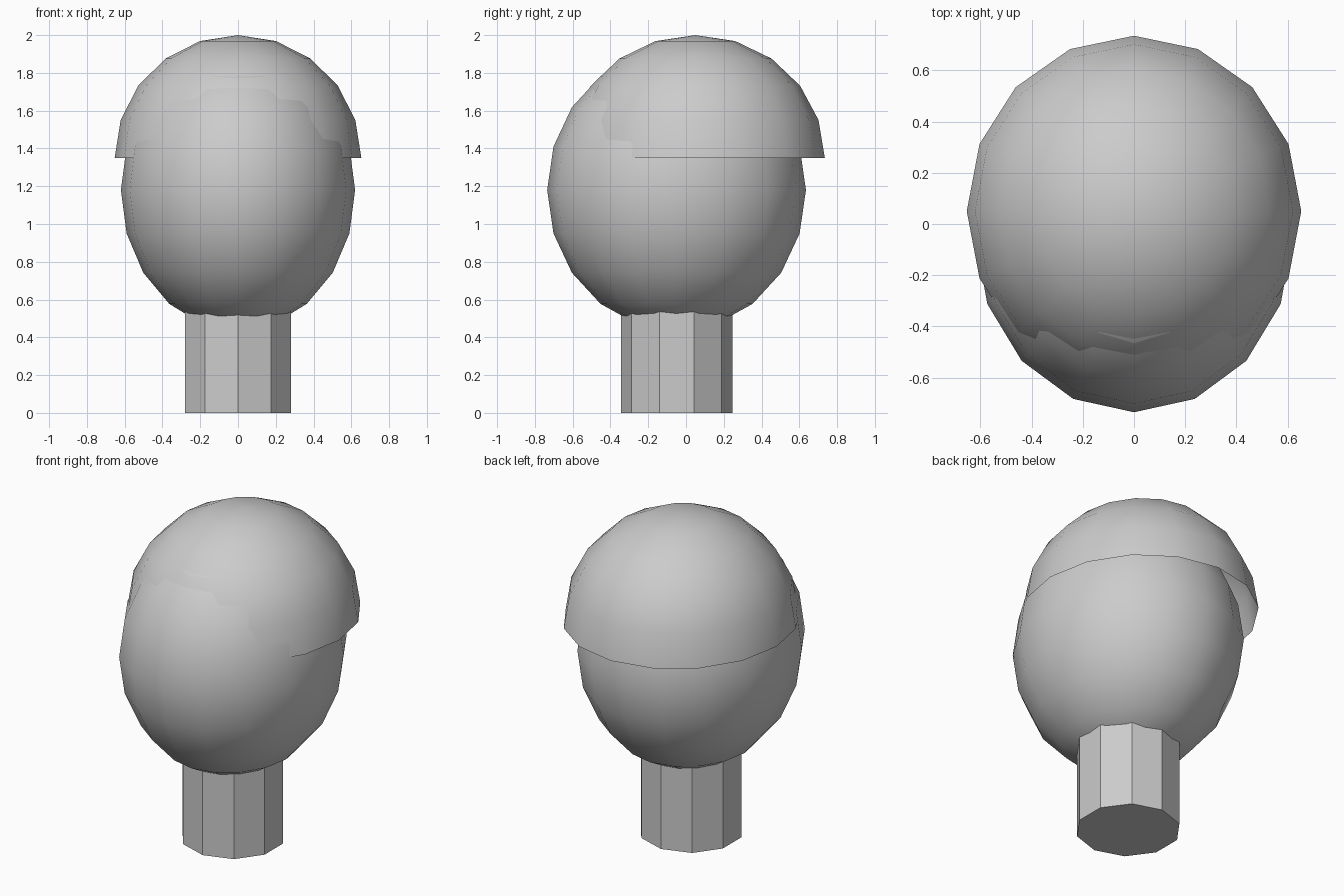
import bpy, bmesh
from mathutils import Matrix, Vector

if "Cube" in bpy.data.objects:
    bpy.data.objects.remove(bpy.data.objects["Cube"])

grey = bpy.data.materials.new("light grey")
grey.diffuse_color = (0.6, 0.6, 0.6, 1.0)
grey.use_nodes = True
grey.node_tree.nodes["Principled BSDF"].inputs["Base Color"].default_value = grey.diffuse_color


def add_object(name, bm, smooth):
    mesh = bpy.data.meshes.new(name)
    bm.to_mesh(mesh)
    bm.free()
    mesh.materials.append(grey)
    for p in mesh.polygons:
        p.use_smooth = smooth
    obj = bpy.data.objects.new(name, mesh)
    bpy.context.collection.objects.link(obj)
    return obj


def ellipsoid(name, centre, radii, upper_half=False):
    bm = bmesh.new()
    bmesh.ops.create_uvsphere(bm, u_segments=16, v_segments=10, radius=1.0)
    if upper_half:  # keep an open dome above the equator
        low = [v for v in bm.verts if v.co.z < -0.01]
        bmesh.ops.delete(bm, geom=low, context='VERTS')
    bmesh.ops.scale(bm, vec=Vector(radii), verts=bm.verts)
    bmesh.ops.translate(bm, vec=Vector(centre), verts=bm.verts)
    return add_object(name, bm, True)


# Head: egg-shaped ball
ellipsoid("head", (0, -0.05, 1.18), (0.62, 0.685, 0.745))

# Hair: open half shell, set slightly back on the head
ellipsoid("hair_cap", (0, 0.05, 1.35), (0.653, 0.685, 0.65), upper_half=True)

# Neck: ten-sided column reaching into the head
NECK_R, NECK_H = 0.295, 0.62
bm = bmesh.new()
bmesh.ops.create_cone(bm, cap_ends=True, segments=10, radius1=NECK_R,
                      radius2=NECK_R, depth=NECK_H,
                      matrix=Matrix.Translation((0, 0, NECK_H / 2)))
# make sure a corner points to the front
front = min(bm.verts, key=lambda v: v.co.y)
if abs(front.co.x) > 0.01:
    bmesh.ops.rotate(bm, verts=bm.verts, cent=(0, 0, 0),
                     matrix=Matrix.Rotation(0.314159265, 3, 'Z'))
bmesh.ops.translate(bm, vec=(0, -0.05, 0), verts=bm.verts)
add_object("neck", bm, False)
